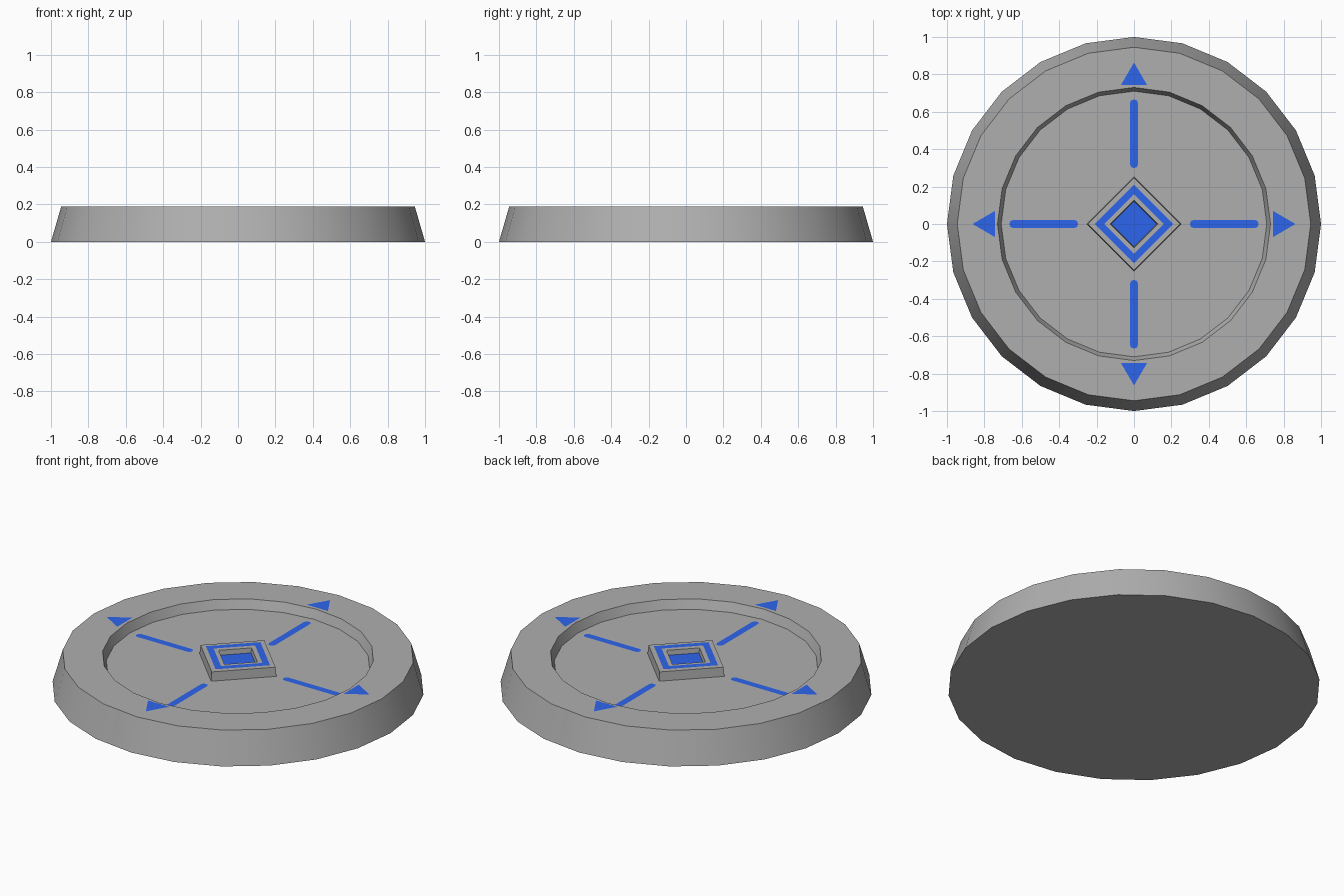
import bpy, bmesh
from math import sin, cos, pi, radians

if "Cube" in bpy.data.objects:
    bpy.data.objects.remove(bpy.data.objects["Cube"])

TOP, FLOOR, WELL, LIFT = 0.19, 0.137, 0.16, 0.002


def material(name, color):
    m = bpy.data.materials.new(name)
    m.diffuse_color = color
    m.use_nodes = True
    m.node_tree.nodes["Principled BSDF"].inputs["Base Color"].default_value = m.diffuse_color
    return m


blue = material("blue_marking", (0.027, 0.13, 0.85, 1))
grey = material("dark_grey", (0.43, 0.43, 0.43, 1))


def finish(name, bm, mat):
    bmesh.ops.recalc_face_normals(bm, faces=bm.faces)
    mesh = bpy.data.meshes.new(name)
    bm.to_mesh(mesh)
    bm.free()
    ob = bpy.data.objects.new(name, mesh)
    bpy.context.collection.objects.link(ob)
    mesh.materials.append(mat)
    return ob


def lathe(name, profile, sides):
    """Spin (radius, z) points around z and cap both ends."""
    bm = bmesh.new()
    rings = [[bm.verts.new((r * sin(2 * pi * i / sides), r * cos(2 * pi * i / sides), z))
              for i in range(sides)] for r, z in profile]
    bm.faces.new(rings[0])
    bm.faces.new(rings[-1])
    for a, b in zip(rings, rings[1:]):
        for i in range(sides):
            j = (i + 1) % sides
            bm.faces.new((a[i], a[j], b[j], b[i]))
    return finish(name, bm, grey)


def decal(name, outline, z, turn=0):
    """Flat upward-facing marking, turned about z in quarter turns."""
    c, s = cos(turn * pi / 2), sin(turn * pi / 2)
    bm = bmesh.new()
    bm.faces.new([bm.verts.new((x * c - y * s, x * s + y * c, z)) for x, y in outline])
    ob = finish(name, bm, blue)
    if ob.data.polygons[0].normal.z < 0:
        ob.data.flip_normals()
    return ob


# Tapered round body with recessed top
body = lathe("base_disc", [(1, 0), (0.945, TOP), (0.73, TOP), (0.71, FLOOR)], 24)
bpy.context.view_layer.objects.active = body
body.select_set(True)
bpy.ops.object.shade_smooth_by_angle(angle=radians(30))

# Raised diamond with a shallow central well
lathe("diamond_frame", [(0.252, FLOOR), (0.246, TOP), (0.127, TOP), (0.122, WELL)], 4)

# Blue diamond in the well
decal("diamond_center", [(0, 0.122), (-0.122, 0), (0, -0.122), (0.122, 0)], WELL + LIFT)

# Blue diamond outline on the frame, one quarter per turn
for k in range(4):
    decal(f"diamond_outline_{k}", [(0, 0.21), (-0.21, 0), (-0.16, 0), (0, 0.16)],
          TOP + LIFT, k)

# Round-ended stripe in the recess and arrowhead on the rim, four times
W = 0.021
stripe = [(W * cos(pi * i / 6), 0.645 + W * sin(pi * i / 6)) for i in range(7)]
stripe += [(-x, 0.965 - y) for x, y in stripe]
for k in range(4):
    decal(f"stripe_{k}", stripe, FLOOR + LIFT, k)
    decal(f"arrowhead_{k}", [(-0.07, 0.743), (0.07, 0.743), (0, 0.863)], TOP + LIFT, k)
